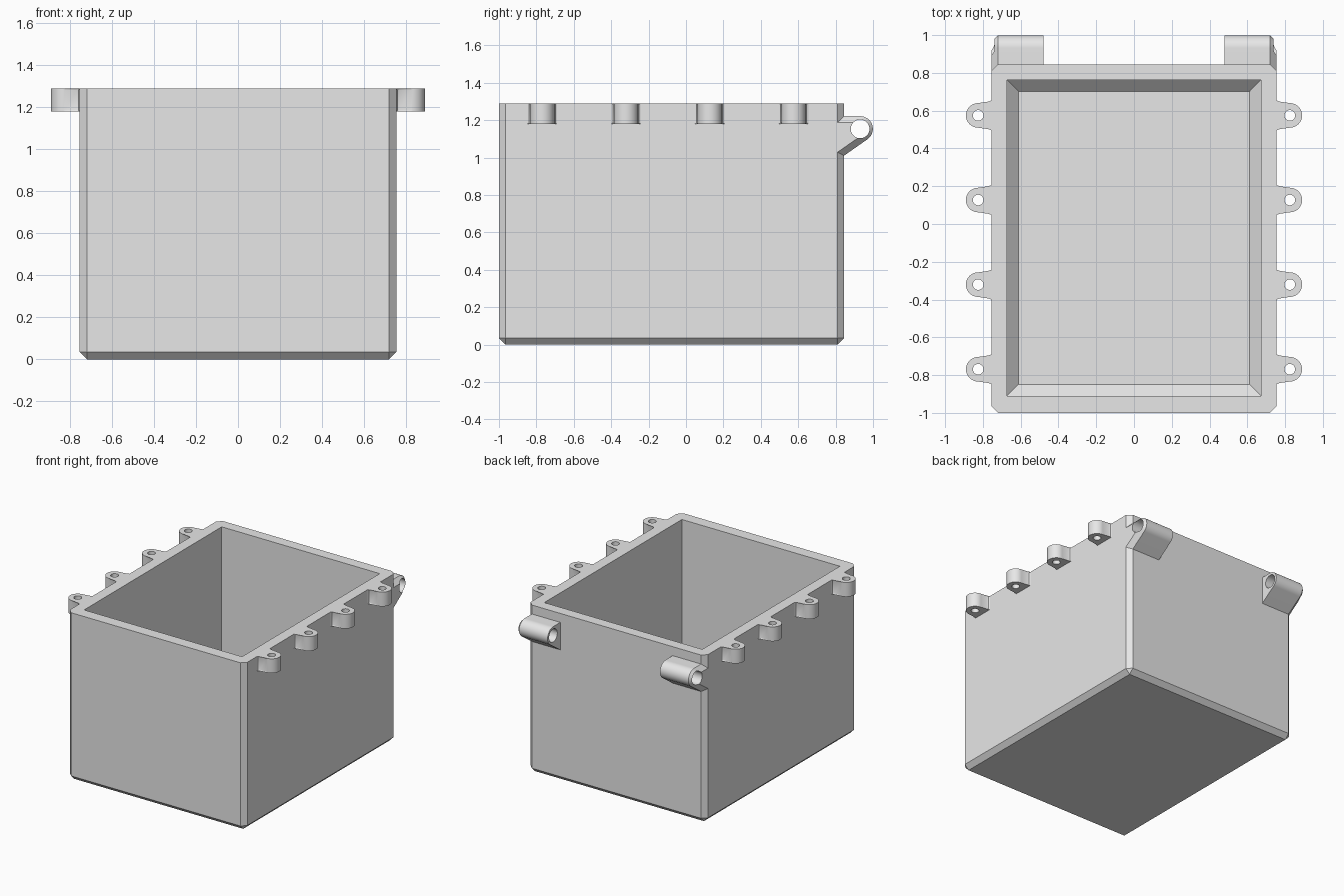
import bpy, bmesh
from math import sin, cos, radians, pi
from mathutils import Matrix, Vector

if "Cube" in bpy.data.objects:
    bpy.data.objects.remove(bpy.data.objects["Cube"], do_unlink=True)

grey = bpy.data.materials.new("light grey plastic")
grey.use_nodes = True
grey.diffuse_color = (0.8, 0.8, 0.8, 1)
grey.node_tree.nodes["Principled BSDF"].inputs["Base Color"].default_value = (0.8, 0.8, 0.8, 1)

HALF_W, FRONT, BACK, TOP = 0.755, -1.0, 0.845, 1.29
WALL, CHAMFER = 0.083, 0.035


def make_object(name, bm):
    bmesh.ops.recalc_face_normals(bm, faces=bm.faces[:])
    mesh = bpy.data.meshes.new(name)
    bm.to_mesh(mesh)
    bm.free()
    mesh.materials.append(grey)
    ob = bpy.data.objects.new(name, mesh)
    bpy.context.collection.objects.link(ob)
    return ob


def box_bmesh(low, high):
    bm = bmesh.new()
    bmesh.ops.create_cube(bm, size=1)
    low, high = Vector(low), Vector(high)
    for v in bm.verts:
        v.co = (low + high) / 2 + v.co * (high - low)
    return bm


def loft(rings):
    """Closed solid through rings that have equal point counts."""
    bm = bmesh.new()
    loops = [[bm.verts.new(p) for p in ring] for ring in rings]
    for a, b in zip(loops, loops[1:]):
        for i in range(len(a)):
            j = (i + 1) % len(a)
            bm.faces.new((a[i], a[j], b[j], b[i]))
    bm.faces.new(loops[0])
    bm.faces.new(loops[-1])
    return bm


def rod(name, centre, radius, length, axis):
    bm = bmesh.new()
    turn = Matrix.Rotation(pi / 2, 4, 'Y') if axis == 'X' else Matrix()
    bmesh.ops.create_cone(bm, cap_ends=True, segments=48, radius1=radius, radius2=radius,
                          depth=length, matrix=Matrix.Translation(centre) @ turn)
    return make_object(name, bm)


def cut(ob, cutter):
    cutter.hide_render = True
    mod = ob.modifiers.new("cut", 'BOOLEAN')
    mod.operation, mod.solver, mod.object = 'DIFFERENCE', 'EXACT', cutter
    bpy.context.view_layer.objects.active = ob
    bpy.ops.object.modifier_apply(modifier=mod.name)
    bpy.data.objects.remove(cutter, do_unlink=True)


def smooth(ob):
    bpy.ops.object.select_all(action='DESELECT')
    ob.select_set(True)
    bpy.context.view_layer.objects.active = ob
    bpy.ops.object.shade_smooth_by_angle(angle=radians(32))


# Box body: every outer edge chamfered except the rim
bm = box_bmesh((-HALF_W, FRONT, 0), (HALF_W, BACK, TOP))
edges = [e for e in bm.edges if min(v.co.z for v in e.verts) < 0.01]
bmesh.ops.bevel(bm, geom=edges, offset=CHAMFER, segments=1, affect='EDGES')
body = make_object("box_body", bm)

# Cavity with a sloped border around its floor
bm = box_bmesh((-HALF_W + WALL, FRONT + WALL + 0.007, WALL),
               (HALF_W - WALL, BACK - WALL, TOP + 0.1))
floor_edges = [e for e in bm.edges if max(v.co.z for v in e.verts) < WALL + 0.01]
bmesh.ops.bevel(bm, geom=floor_edges, offset=0.06, segments=1, affect='EDGES')
cut(body, make_object("cavity_cutter", bm))


# Screw tabs along both long sides
def tab_outline():
    r, reach = 0.065, 0.07
    flare = [(-0.01, -r - 0.014), (0, -r - 0.014), (0.004, -r - 0.005), (0.014, -r)]
    nose = [(reach + r * cos(a), r * sin(a))
            for a in (radians(-90 + 7.5 * i) for i in range(25))]
    return flare + nose + [(x, -y) for x, y in reversed(flare)]


outline = tab_outline()
bm = loft([[(x, y, z) for x, y in outline] for z in (-0.11, 0)])
rims = [e for e in bm.edges if abs(e.verts[0].co.z - e.verts[1].co.z) < 1e-4
        and max(v.co.x for v in e.verts) > 0.012]
bmesh.ops.bevel(bm, geom=rims, offset=0.008, segments=2, profile=0.5, affect='EDGES')
tab = make_object("screw_tab", bm)
cut(tab, rod("tab_hole_cutter", (0.07, 0, -0.05), 0.028, 0.3, 'Z'))
smooth(tab)

for side, turn in (("left", 0), ("right", pi)):
    for i in range(4):
        ob = bpy.data.objects.new(f"{side}_screw_tab_{i + 1}", tab.data)
        bpy.context.collection.objects.link(ob)
        ob.location = (HALF_W * cos(turn), -0.769 + 0.448 * i, TOP)
        ob.rotation_euler.z = turn
bpy.data.objects.remove(tab, do_unlink=True)

# Hinge knuckles on the back wall
PIN_Y, PIN_Z, KNUCKLE_R, SLOPE = 0.931, 1.153, 0.068, radians(35)


def knuckle_ring(x, r):
    """Rounded nose running into the wall, with a sloped underside."""
    wall_y = 0.79
    end = -pi / 2 + SLOPE
    pts = [(wall_y, PIN_Z + r)]
    for i in range(25):
        a = pi / 2 + (end - pi / 2) * i / 24
        pts.append((PIN_Y + r * cos(a), PIN_Z + r * sin(a)))
    y, z = pts[-1]
    pts.append((wall_y, z - (y - wall_y) * sin(SLOPE) / cos(SLOPE)))
    return [(x, y, z) for y, z in pts]


for side, s in (("left", 1), ("right", -1)):
    bm = loft([knuckle_ring(s * 0.478, KNUCKLE_R),
               knuckle_ring(s * (HALF_W - CHAMFER), KNUCKLE_R),
               knuckle_ring(s * HALF_W, KNUCKLE_R - CHAMFER)])
    hinge = make_object(f"{side}_hinge_knuckle", bm)
    cut(hinge, rod("pin_cutter", (s * 0.6, PIN_Y, PIN_Z), 0.05, 0.6, 'X'))
    smooth(hinge)
